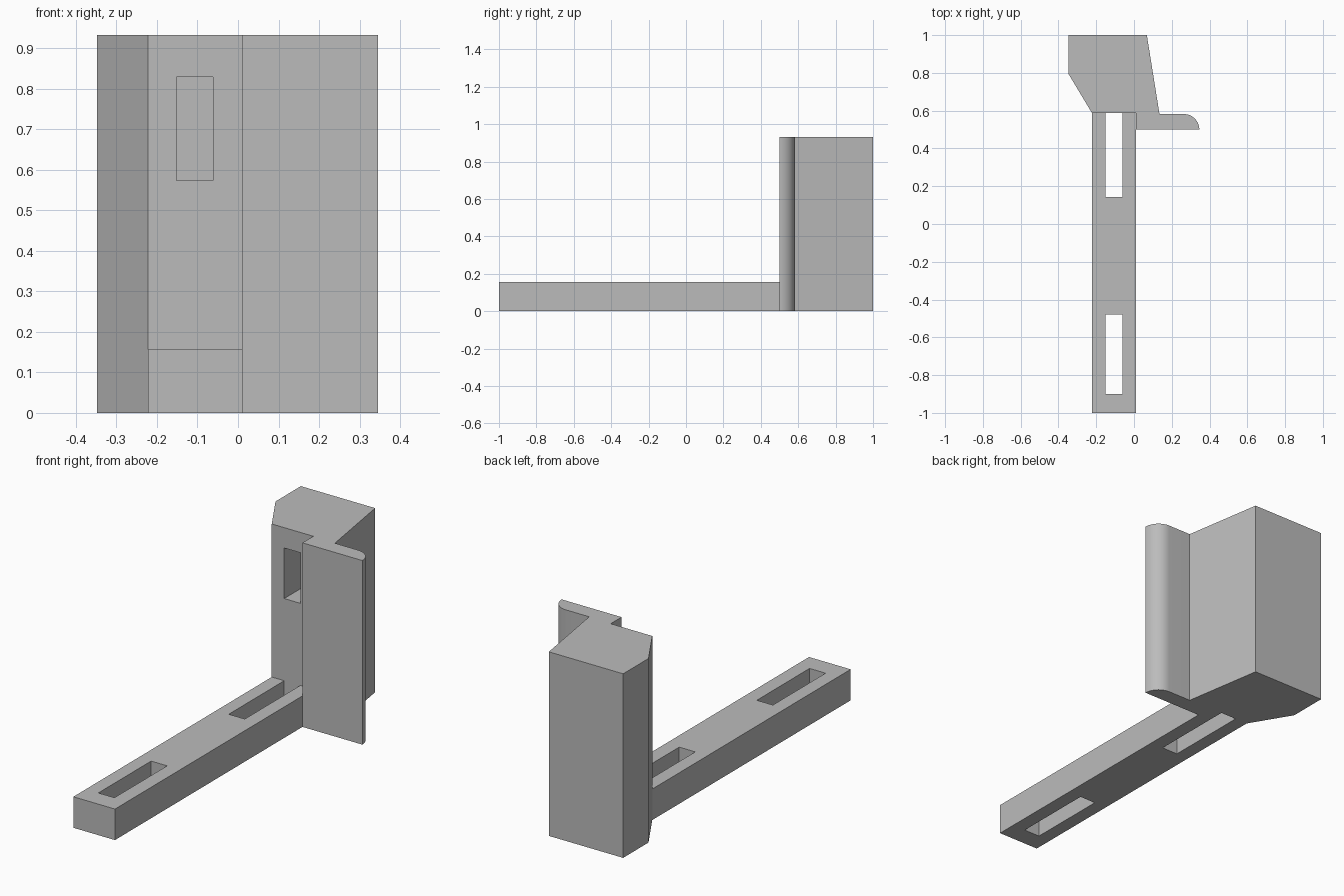
import bpy, bmesh, math

cube = bpy.data.objects.get("Cube")
if cube:
    bpy.data.objects.remove(cube, do_unlink=True)

grey = bpy.data.materials.new("plain grey")
grey.use_nodes = True
colour = (0.5, 0.5, 0.5, 1)
grey.diffuse_color = colour
grey.node_tree.nodes["Principled BSDF"].inputs["Base Color"].default_value = colour


def prism(name, outline, z0, z1):
    """Extrude a plan outline from z0 to z1."""
    bm = bmesh.new()
    face = bm.faces.new([bm.verts.new((x, y, z0)) for x, y in outline])
    top = bmesh.ops.extrude_face_region(bm, geom=[face])["geom"]
    verts = [v for v in top if isinstance(v, bmesh.types.BMVert)]
    bmesh.ops.translate(bm, verts=verts, vec=(0, 0, z1 - z0))
    bmesh.ops.recalc_face_normals(bm, faces=bm.faces)
    mesh = bpy.data.meshes.new(name)
    bm.to_mesh(mesh)
    bm.free()
    mesh.materials.append(grey)
    obj = bpy.data.objects.new(name, mesh)
    bpy.context.collection.objects.link(obj)
    return obj


def box(name, x0, x1, y0, y1, z0, z1):
    return prism(name, [(x0, y0), (x1, y0), (x1, y1), (x0, y1)], z0, z1)


def combine(target, other, operation):
    """Apply a boolean and remove the helper."""
    bpy.ops.object.select_all(action="DESELECT")
    bpy.context.view_layer.objects.active = target
    target.select_set(True)
    mod = target.modifiers.new(operation, "BOOLEAN")
    mod.operation = operation
    mod.solver = "EXACT"
    mod.object = other
    bpy.ops.object.modifier_apply(modifier=mod.name)
    bpy.data.objects.remove(other, do_unlink=True)


height, beam_height = 0.932, 0.157
front, step = 0.5, 0.587
left, right = -0.222, 0.011
slot_x = (-0.152, -0.062)

# Column with the rounded side flange
radius = step - 0.005 - front
tip = 0.346 - radius
arc = [(tip + radius * math.cos(a), front + radius * math.sin(a))
       for a in (math.pi / 2 * i / 16 for i in range(17))]
outline = [(right, step), (right, front)] + arc + [
    (0.135, front + radius), (0.068, 1), (-0.348, 1), (-0.348, 0.797), (left, step)]
bracket = prism("bracket", outline, 0, height)

# Blind pocket in the column front
combine(bracket, box("pocket", *slot_x, 0.4, 0.84, 0.573, 0.829), "DIFFERENCE")

# Long beam with two through slots
beam = box("beam", left, right, -1, 0.7, 0, beam_height)
for y0, y1 in ((-0.9, -0.478), (0.143, 0.65)):
    combine(beam, box("slot", *slot_x, y0, y1, -0.1, 0.3), "DIFFERENCE")
combine(bracket, beam, "UNION")

bpy.ops.object.select_all(action="DESELECT")
bracket.select_set(True)
bpy.context.view_layer.objects.active = bracket
bpy.ops.object.shade_smooth_by_angle(angle=math.radians(25))
